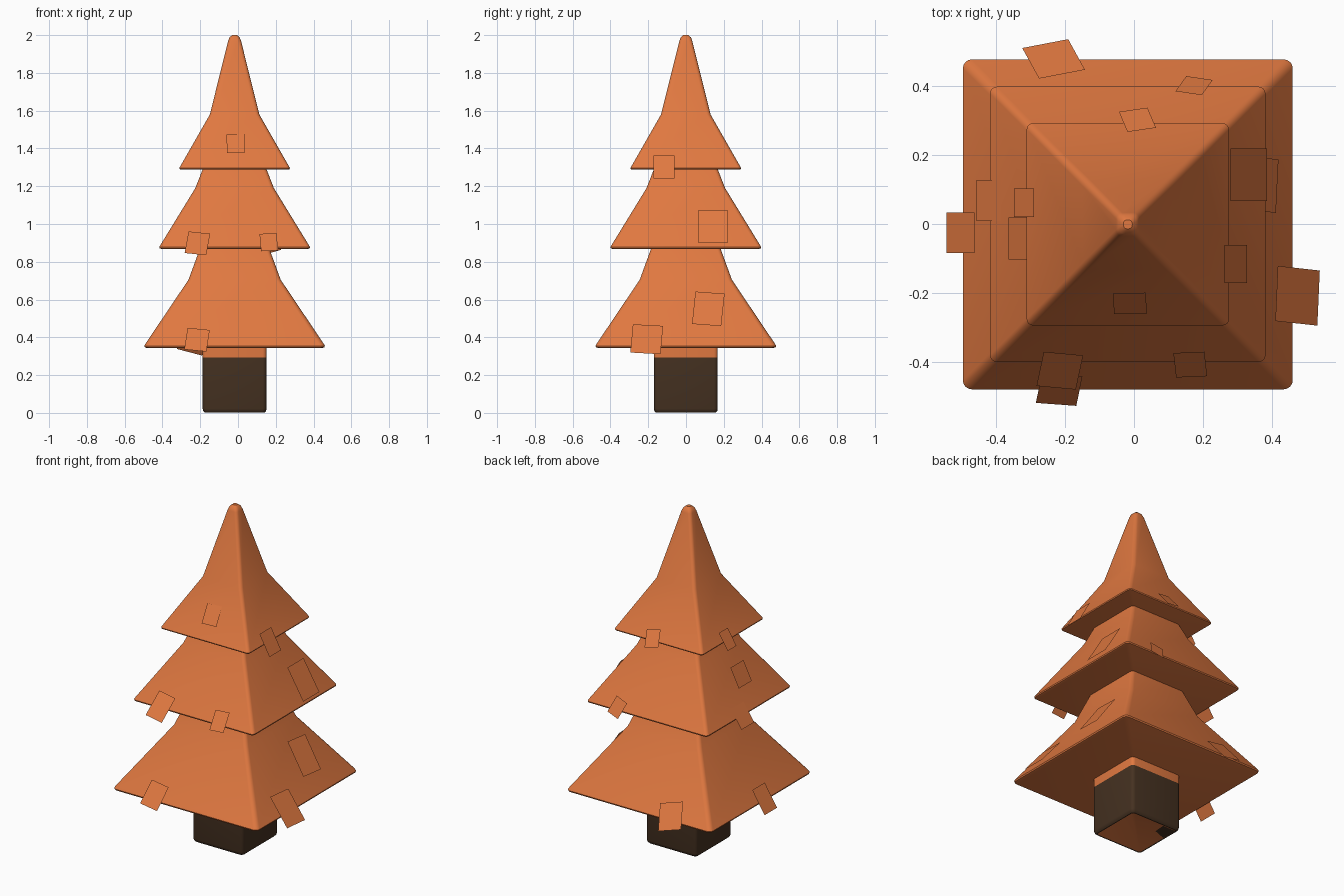
import bpy, bmesh, math
from mathutils import Vector

if "Cube" in bpy.data.objects:
    bpy.data.objects.remove(bpy.data.objects["Cube"])


def material(name, rgb):
    m = bpy.data.materials.new(name)
    m.diffuse_color = (*rgb, 1)
    m.use_nodes = True
    m.node_tree.nodes["Principled BSDF"].inputs["Base Color"].default_value = m.diffuse_color
    return m


ORANGE = material("orange foliage", (0.75, 0.19, 0.052))
BROWN = material("dark brown bark", (0.06, 0.031, 0.015))
CX = -0.018  # the tree axis sits slightly left of centre


def finish(bm, name, mats, smooth=True):
    me = bpy.data.meshes.new(name)
    bm.to_mesh(me)
    bm.free()
    for m in mats:
        me.materials.append(m)
    ob = bpy.data.objects.new(name, me)
    bpy.context.collection.objects.link(ob)
    if smooth:
        bpy.context.view_layer.objects.active = ob
        bpy.ops.object.select_all(action='DESELECT')
        ob.select_set(True)
        bpy.ops.object.shade_smooth_by_angle(angle=math.radians(35))
    return ob


def loft(name, profile, mats, pick=None, segs=4):
    """Stack rounded squares given as (half width, z, corner radius)."""
    bm = bmesh.new()
    rings = []
    for half, z, r in profile:
        ring = []
        for q in range(4):
            for s in range(segs + 1):
                a = math.pi / 2 * (q + s / segs)
                c = math.pi / 2 * q + math.pi / 4
                k = (half - r) * math.sqrt(2)
                ring.append(bm.verts.new((CX + k * math.cos(c) + r * math.cos(a),
                                          k * math.sin(c) + r * math.sin(a) - 0.001, z)))
        rings.append(ring)
    n = len(rings[0])
    for lo, hi in zip(rings, rings[1:]):
        for i in range(n):
            j = (i + 1) % n
            bm.faces.new((lo[i], lo[j], hi[j], hi[i]))
    bm.faces.new(rings[0][::-1])
    bm.faces.new(rings[-1])
    bm.normal_update()
    if pick:
        for f in bm.faces:
            f.material_index = pick(f)
    return finish(bm, name, mats)


# Trunk: bark with an orange top band and underside
loft("trunk", [(0.152, 0.003, 0.015), (0.158, 0.001, 0.018), (0.166, 0.009, 0.02), (0.169, 0.022, 0.02),
               (0.169, 0.293, 0.02), (0.169, 0.36, 0.02)], [ORANGE, BROWN],
     lambda f: int(0.0 < f.calc_center_median().z < 0.293 and len(f.verts) == 4))

# Dark patch under one trunk corner
bm = bmesh.new()
bm.faces.new([bm.verts.new((x, y, 0)) for x, y in
              ((-0.165, 0.05), (-0.17, 0.15), (-0.08, 0.15), (-0.085, 0.08))])
finish(bm, "trunk_underside_patch", [BROWN], False)

# Three foliage tiers
loft("lower_tier", [(0.465, 0.344, 0.02), (0.475, 0.347, 0.024), (0.478, 0.355, 0.026), (0.470, 0.369, 0.026),
                    (0.244, 0.705, 0.022), (0.180, 0.88, 0.02)], [ORANGE])
loft("middle_tier", [(0.388, 0.868, 0.016), (0.397, 0.871, 0.018), (0.399, 0.878, 0.02), (0.392, 0.89, 0.02),
                     (0.208, 1.19, 0.02), (0.165, 1.30, 0.02)], [ORANGE])
loft("top_tier", [(0.282, 1.288, 0.014), (0.291, 1.290, 0.016), (0.293, 1.296, 0.018), (0.287, 1.307, 0.018),
                  (0.131, 1.58, 0.02), (0.034, 1.97, 0.018), (0.027, 1.988, 0.018),
                  (0.013, 2.0, 0.011)], [ORANGE])

# Leaf plates lying on the slopes:
# along, width, inner radius, upper z, outer radius, lower z, twist in degrees
PLATES = {
    "front": [(-0.215, 0.115, 0.375, 0.955, 0.475, 0.840, -8),
              (0.163, 0.090, 0.372, 0.950, 0.443, 0.858, 4),
              (-0.217, 0.118, 0.437, 0.445, 0.523, 0.330, -7),
              (-0.012, 0.095, 0.200, 1.475, 0.260, 1.377, 2)],
    "right": [(0.143, 0.152, 0.280, 1.075, 0.385, 0.900, 0),
              (0.118, 0.155, 0.297, 0.637, 0.415, 0.465, -5),
              (-0.208, 0.160, 0.413, 0.465, 0.535, 0.315, -4),
              (-0.116, 0.110, 0.262, 1.362, 0.328, 1.242, 0)],
    "back": [(-0.233, 0.140, 0.432, 0.445, 0.525, 0.318, -18),
             (0.174, 0.080, 0.378, 0.940, 0.424, 0.850, 18),
             (0.010, 0.085, 0.272, 1.355, 0.332, 1.272, -14)],
    "left": [(0.068, 0.120, 0.382, 0.935, 0.457, 0.825, 0),
             (-0.025, 0.118, 0.462, 0.430, 0.544, 0.302, 0),
             (0.062, 0.083, 0.290, 1.350, 0.348, 1.258, 0),
             (-0.042, 0.122, 0.308, 1.115, 0.363, 1.005, 0)],
}
DIRS = {"front": (0, -1), "right": (1, 0), "back": (0, 1), "left": (-1, 0)}

for side, plates in PLATES.items():
    out = Vector((*DIRS[side], 0))
    along = Vector((abs(out.y), abs(out.x), 0))
    bm = bmesh.new()
    for a, w, r0, z0, r1, z1, twist in plates:
        top = along * a + out * r0 + Vector((0, 0, z0))
        low = along * a + out * r1 + Vector((0, 0, z1))
        mid, v = (top + low) / 2, (top - low) / 2
        h, v = v.length, v.normalized()
        t = math.radians(twist)
        u2 = along * math.cos(t) + v * math.sin(t)
        v2 = v * math.cos(t) - along * math.sin(t)
        f = bm.faces.new([bm.verts.new(mid + u2 * (w / 2 * i) + v2 * (h * j))
                          for i, j in ((-1, -1), (1, -1), (1, 1), (-1, 1))])
        f.normal_update()
        if f.normal.dot(out) < 0:
            f.normal_flip()
    finish(bm, side + "_leaf_plates", [ORANGE], False)
